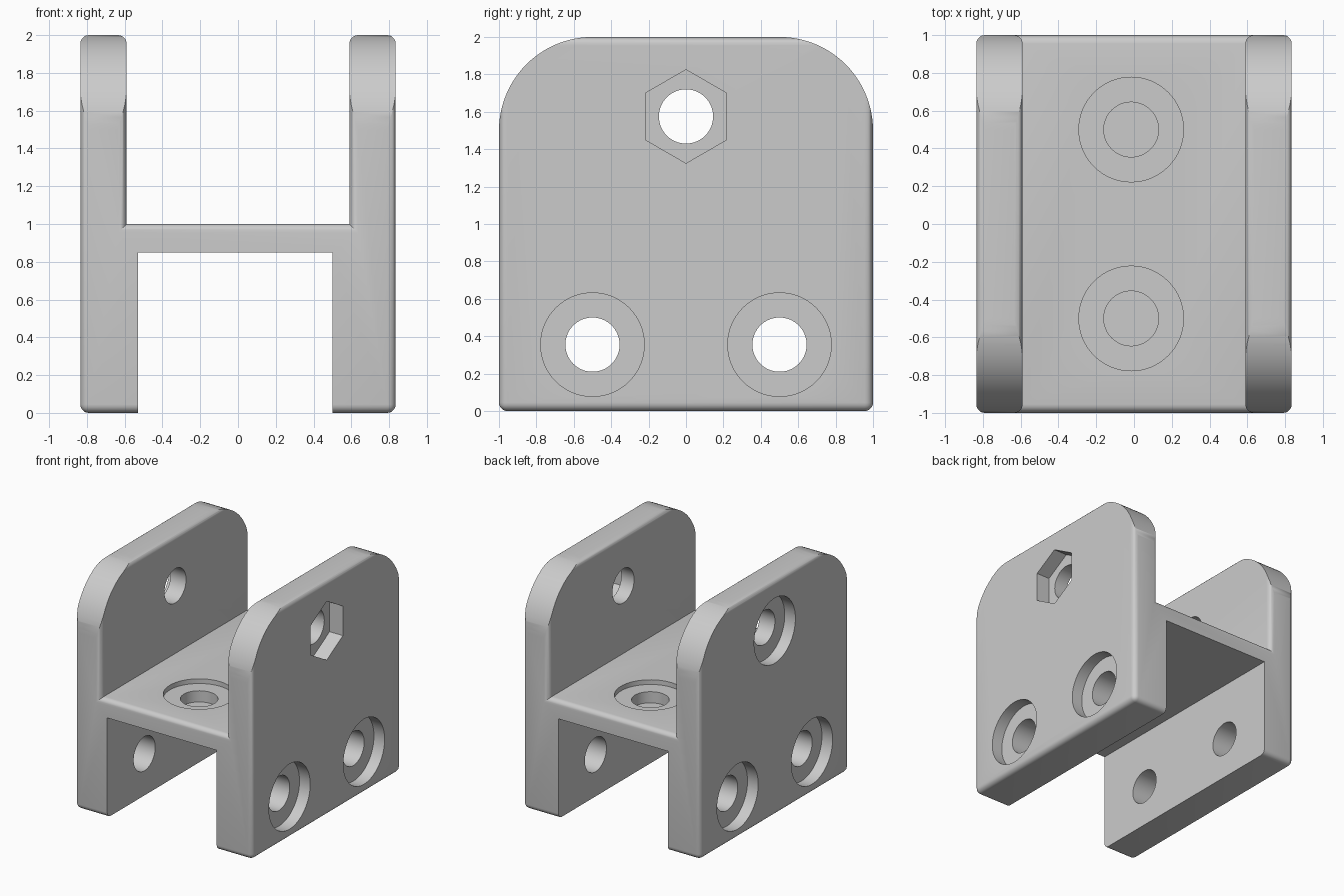
import bpy, bmesh
from math import cos, sin, pi, radians
from mathutils import Matrix, Vector

old = bpy.data.objects.get("Cube")
if old:
    bpy.data.objects.remove(old)

grey = bpy.data.materials.new("plain grey")
grey.use_nodes = True
colour = (0.6, 0.6, 0.6, 1)
grey.diffuse_color = colour
grey.node_tree.nodes["Principled BSDF"].inputs["Base Color"].default_value = colour

HALF_W, WALL, FLOOR, ROUND, FILLET = 0.835, 0.59, 1.0, 0.5, 0.045
BORE, SINK, HEX = 0.145, 0.277, 0.25
MID = -0.015


def make(name, bm):
    bmesh.ops.recalc_face_normals(bm, faces=bm.faces)
    mesh = bpy.data.meshes.new(name)
    bm.to_mesh(mesh)
    bm.free()
    mesh.materials.append(grey)
    ob = bpy.data.objects.new(name, mesh)
    bpy.context.collection.objects.link(ob)
    return ob


def prism(points, depth):
    """Extrude a closed outline of 3D points along a vector."""
    bm = bmesh.new()
    face = bm.faces.new([bm.verts.new(p) for p in points])
    new = bmesh.ops.extrude_face_region(bm, geom=[face])["geom"]
    bmesh.ops.translate(bm, vec=depth, verts=[v for v in new if isinstance(v, bmesh.types.BMVert)])
    return bm


# Upright bracket body: a U section with rounded outer edges
outline = [(-HALF_W, 0), (HALF_W, 0), (HALF_W, 2), (WALL, 2),
           (WALL, FLOOR), (-WALL, FLOOR), (-WALL, 2), (-HALF_W, 2)]
bm = prism([(x, -1, z) for x, z in outline], (0, 2, 0))
bmesh.ops.recalc_face_normals(bm, faces=bm.faces)
convex = [e for e in bm.edges if e.is_convex]
bmesh.ops.bevel(bm, geom=convex, offset=FILLET, segments=5, profile=0.5, affect='EDGES')
bracket = make("bracket", bm)

cutters = []


def cut(name, bm):
    ob = make(name, bm)
    ob.hide_render = True
    cutters.append(ob)
    mod = bracket.modifiers.new(name, 'BOOLEAN')
    mod.operation = 'DIFFERENCE'
    mod.solver = 'EXACT'
    mod.object = ob


def drill(name, start, end, radius, sides=64):
    """Round or six-sided cutter running from start to end."""
    a, b = Vector(start), Vector(end)
    bm = bmesh.new()
    turn = (b - a).to_track_quat('Z', 'Y').to_matrix().to_4x4()
    bmesh.ops.create_cone(bm, cap_ends=True, segments=sides, radius1=radius, radius2=radius,
                          depth=(b - a).length, matrix=Matrix.Translation((a + b) / 2) @ turn)
    cut(name, bm)


# Open channel underneath
cut("lower_channel", prism([(-0.53, -2, -1), (0.5, -2, -1), (0.5, -2, 0.85), (-0.53, -2, 0.85)],
                           (0, 4, 0)))

# Large rounded upper corners
arc = [(ROUND + ROUND * sin(t), 2 - ROUND + ROUND * cos(t))
       for t in (i * pi / 48 for i in range(25))]
corner = [(ROUND, 2.2)] + arc + [(1.2, 2 - ROUND), (1.2, 2.2)]
for side, word in ((-1, "front"), (1, "back")):
    cut(word + "_corner", prism([(-1, side * y, z) for y, z in corner], (2, 0, 0)))

# Lower cross bores with recesses, and blind stepped bores in the floor
for y, word in ((-0.5, "front"), (0.5, "back")):
    drill(word + "_bore", (-1, y, 0.355), (1, y, 0.355), BORE)
    for s, hand in ((-1, "right"), (1, "left")):
        drill(f"{word}_{hand}_recess", (s * (HALF_W - 0.1), y, 0.355), (s, y, 0.355), SINK)
    drill(word + "_floor_recess", (MID, y, FLOOR - 0.04), (MID, y, 1.2), SINK)
    drill(word + "_floor_bore", (MID, y, 0.865), (MID, y, 1.2), BORE)

# Upper cross bore with a round recess on one side and a six-sided pocket on the other
drill("upper_bore", (-1, 0, 1.575), (1, 0, 1.575), BORE)
drill("upper_recess", (-HALF_W + 0.1, 0, 1.575), (-1, 0, 1.575), SINK)
pocket = [(HALF_W - 0.125, HEX * sin(i * pi / 3), 1.575 + HEX * cos(i * pi / 3)) for i in range(6)]
cut("nut_pocket", prism(pocket, (0.3, 0, 0)))

# Bake the cuts, remove the cutters and shade
bpy.context.view_layer.update()
graph = bpy.context.evaluated_depsgraph_get()
bracket_mesh = bpy.data.meshes.new_from_object(bracket.evaluated_get(graph))
bracket.modifiers.clear()
bracket.data = bracket_mesh
for ob in cutters:
    bpy.data.objects.remove(ob)
bpy.ops.object.select_all(action='DESELECT')
bracket.select_set(True)
bpy.context.view_layer.objects.active = bracket
bpy.ops.object.shade_smooth_by_angle(angle=radians(30))
